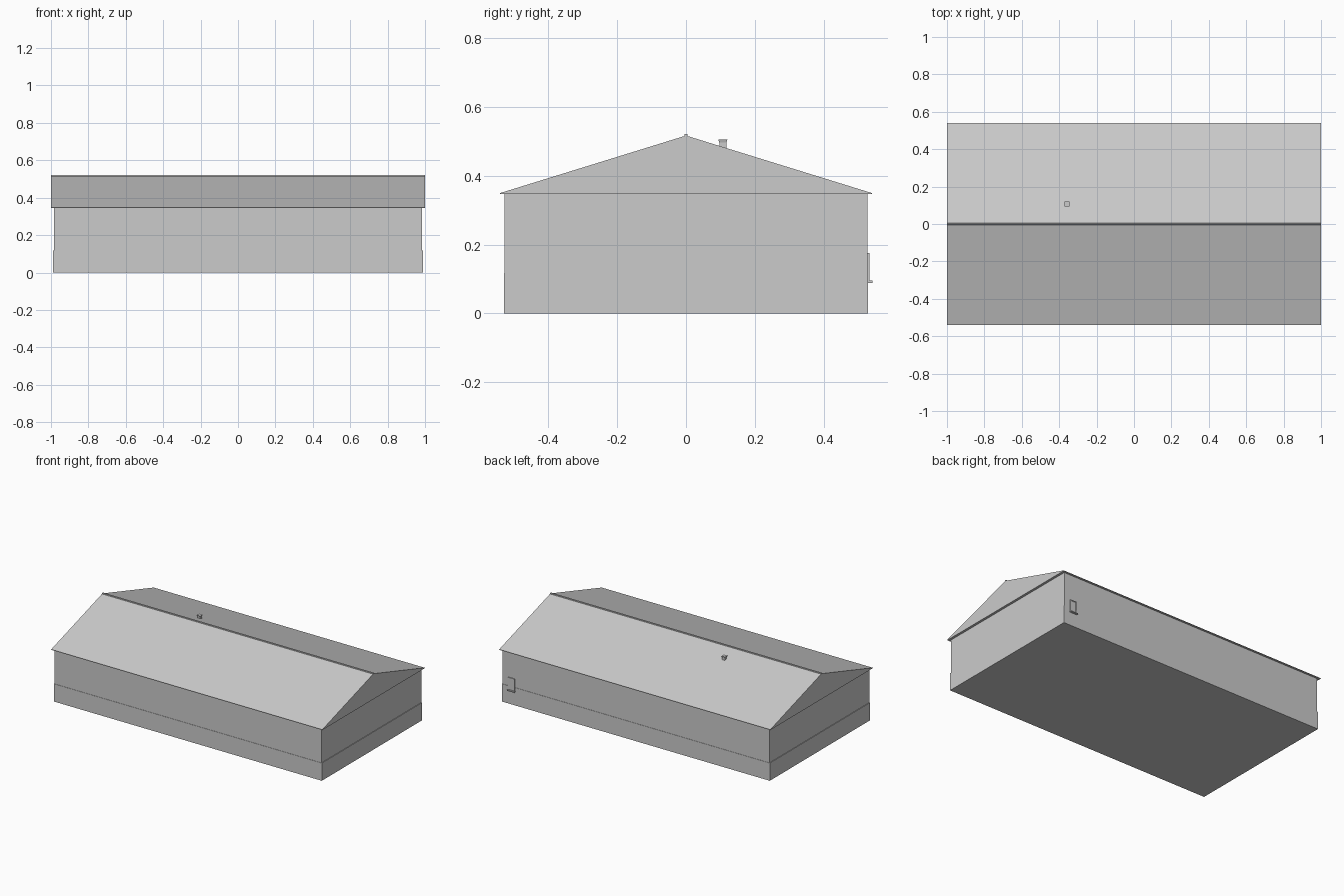
import bpy, bmesh
from mathutils import Matrix

cube = bpy.data.objects.get("Cube")
if cube:
    bpy.data.objects.remove(cube, do_unlink=True)

grey = bpy.data.materials.new("light_grey")
grey.use_nodes = True
colour = (0.6, 0.6, 0.6, 1)
grey.diffuse_color = colour
grey.node_tree.nodes["Principled BSDF"].inputs["Base Color"].default_value = colour


def finish(name, bm):
    bmesh.ops.recalc_face_normals(bm, faces=bm.faces)
    mesh = bpy.data.meshes.new(name)
    bm.to_mesh(mesh)
    bm.free()
    mesh.materials.append(grey)
    obj = bpy.data.objects.new(name, mesh)
    bpy.context.collection.objects.link(obj)
    return obj


def box(name, low, high, taper=1.0):
    """Box between two corners; taper scales the bottom face."""
    bm = bmesh.new()
    size = [b - a for a, b in zip(low, high)]
    mid = [(a + b) / 2 for a, b in zip(low, high)]
    bmesh.ops.create_cube(bm, size=1)
    for v in bm.verts:
        if v.co.z < 0:
            v.co.x *= taper
            v.co.y *= taper
    bmesh.ops.transform(bm, matrix=Matrix.Translation(mid) @ Matrix.Diagonal((*size, 1)), verts=bm.verts)
    return finish(name, bm)


def extrude_profile(name, profile, half_length):
    """Sweep a (y, z) outline along x."""
    bm = bmesh.new()
    face = bm.faces.new([bm.verts.new((-half_length, y, z)) for y, z in profile])
    swept = bmesh.ops.extrude_face_region(bm, geom=[face])["geom"]
    moved = [g for g in swept if isinstance(g, bmesh.types.BMVert)]
    bmesh.ops.translate(bm, vec=(2 * half_length, 0, 0), verts=moved)
    return finish(name, bm)


# Walls, with a slightly thicker base course
box("walls", (-0.984, -0.526, 0), (0.984, 0.526, 0.348))
box("base_course", (-0.988, -0.528, 0), (0.988, 0.528, 0.118))

# Closed gable roof with overhang and thin eave edges
eave, eave_z, ridge_z = 0.54, 0.346, 0.516
extrude_profile("roof", [(-eave, eave_z), (-0.53, 0.346), (0.53, 0.346), (eave, eave_z),
                         (eave, eave_z + 0.003), (0, ridge_z), (-eave, eave_z + 0.003)], 1.0)
extrude_profile("ridge_cap", [(-0.005, 0.512), (0.005, 0.512), (0.004, 0.521), (-0.004, 0.521)], 1.0)

# Roof vent on the back slope
vx, vy = -0.358, 0.107
box("vent_pipe", (vx - 0.01, vy - 0.01, 0.46), (vx + 0.01, vy + 0.01, 0.498))
box("vent_cap", (vx - 0.013, vy - 0.013, 0.496), (vx + 0.013, vy + 0.013, 0.504), taper=0.8)

# Small window on the back wall: pane, frame bars and sill
left, right, bottom, top = 0.892, 0.94, 0.092, 0.176
box("window_pane", (left, 0.52, bottom), (right, 0.529, top))
for side, x in (("right", left), ("left", right - 0.006)):
    box("window_frame_" + side, (x, 0.52, bottom), (x + 0.006, 0.532, top))
box("window_frame_top", (left, 0.52, top - 0.006), (right, 0.532, top))
box("window_sill", (left - 0.003, 0.52, 0.089), (right + 0.003, 0.541, 0.095))
